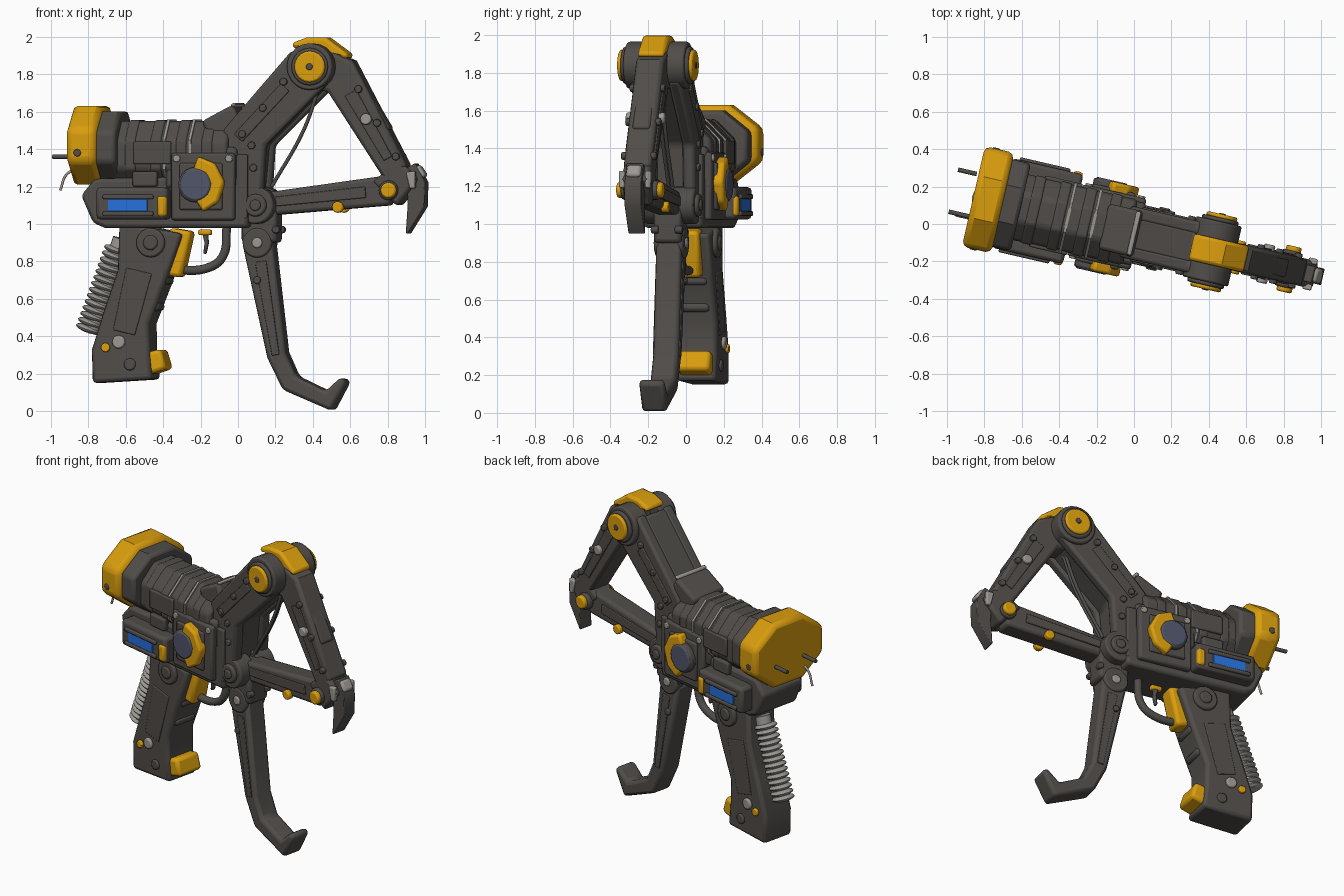
import bpy, bmesh, math
from mathutils import Vector, Matrix

cube = bpy.data.objects.get("Cube")
if cube:
    bpy.data.objects.remove(cube, do_unlink=True)

YAW = math.radians(13)
PLACE = Matrix.Translation((0, -.05, 0)) @ Matrix.Rotation(-YAW, 4, 'Z')


def material(name, *rgb):
    mat = bpy.data.materials.new(name)
    mat.diffuse_color = (*rgb, 1)
    mat.use_nodes = True
    mat.node_tree.nodes["Principled BSDF"].inputs["Base Color"].default_value = (*rgb, 1)
    return mat


DARK = material("dark_metal", .08, .073, .066)
YELLOW = material("amber_paint", .7, .34, .004)
BLUE = material("blue_light", .02, .16, .7)
SLATE = material("slate_glass", .08, .09, .14)
GREY = material("worn_metal", .33, .31, .29)

# Shared joint positions (x, z)
HINGE, WRIST, PIVOT, ELBOW = (.38, 1.84), (.8, 1.18), (.09, 1.1), (.1, .9)
GAUGE, BOSS = (-.23, 1.21), (-.47, .9)


def along(x, side):
    return (x - side * math.sin(YAW)) / math.cos(YAW)


def finish(name, bm, mat, bevel):
    bmesh.ops.recalc_face_normals(bm, faces=bm.faces)
    bmesh.ops.transform(bm, matrix=PLACE, verts=bm.verts)
    mesh = bpy.data.meshes.new(name)
    bm.to_mesh(mesh)
    bm.free()
    mesh.materials.append(mat)
    part = bpy.data.objects.new(name, mesh)
    bpy.context.collection.objects.link(part)
    if bevel:
        edges = part.modifiers.new("edges", 'BEVEL')
        edges.width, edges.segments = bevel, 2
        edges.angle_limit = math.radians(40)
    bpy.ops.object.select_all(action='DESELECT')
    part.select_set(True)
    bpy.context.view_layer.objects.active = part
    bpy.ops.object.shade_smooth_by_angle(angle=math.radians(35))


def extrude(name, corners, step, mat, bevel):
    bm = bmesh.new()
    face = bm.faces.new([bm.verts.new(corner) for corner in corners])
    grown = bmesh.ops.extrude_face_region(bm, geom=[face])["geom"]
    moved = [item for item in grown if isinstance(item, bmesh.types.BMVert)]
    bmesh.ops.translate(bm, vec=step, verts=moved)
    finish(name, bm, mat, bevel)


def sides(name, out):
    return ((name + "_front", -out), (name + "_back", out)) if out else ((name, 0),)


def beam(name, path, thick, half, out=0, mat=DARK):
    """Side-view path given a thickness per point, then a sideways width."""
    path = [Vector(point) for point in path]
    upper, lower = [], []
    for i, point in enumerate(path):
        before = (point - path[i - 1]).normalized() if i else Vector((0, 0))
        after = (path[i + 1] - point).normalized() if i + 1 < len(path) else Vector((0, 0))
        tangent = (before + after).normalized()
        offset = Vector((-tangent.y, tangent.x)) * thick[i] / 2
        upper.append(point + offset)
        lower.append(point - offset)
    outline = upper + lower[::-1]
    for label, centre in sides(name, out):
        corners = [(along(x, -out - half), centre - half, z) for x, z in outline]
        extrude(label, corners, (0, 2 * half, 0), mat, min(.02, half / 2))


def box(name, at, size, half, out=0, mat=DARK):
    reach = Vector((size[0] / 2, 0))
    beam(name, (Vector(at) - reach, Vector(at) + reach), (size[1], size[1]), half, out, mat)


def tube(name, start, length, wide, tall, height, mat=DARK, bevel=.02):
    """Eight-sided section running along the tool."""
    turns = [math.tau * (i + .5) / 8 for i in range(8)]
    fit = math.cos(math.pi / 8)
    corners = [(start, wide * math.cos(t) / fit, height + tall * math.sin(t) / fit) for t in turns]
    extrude(name, corners, (length, 0, 0), mat, bevel)


def disc(name, at, radius, inner, outer, mat=DARK):
    for label, centre in sides(name, (inner + outer) / 2):
        bm = bmesh.new()
        spot = Matrix.Translation((along(at[0], -outer), centre, at[1]))
        bmesh.ops.create_cone(bm, cap_ends=True, segments=20, radius1=radius, radius2=radius,
                              depth=outer - inner, matrix=spot @ Matrix.Rotation(math.pi / 2, 4, 'X'))
        finish(label, bm, mat, min(.01, radius / 4))


def wire(name, points, radius, side=0, mat=DARK):
    curve = bpy.data.curves.new(name, 'CURVE')
    curve.dimensions, curve.bevel_depth, curve.use_fill_caps = '3D', radius, True
    spline = curve.splines.new('BEZIER')
    spline.bezier_points.add(len(points) - 1)
    for knot, (x, z) in zip(spline.bezier_points, points):
        knot.co = PLACE @ Vector((along(x, side), side, z))
        knot.handle_left_type = knot.handle_right_type = 'AUTO'
    curve.materials.append(mat)
    bpy.context.collection.objects.link(bpy.data.objects.new(name, curve))


def arc(centre, radius, first, last, count):
    angles = [math.radians(first + (last - first) * i / (count - 1)) for i in range(count)]
    return [(centre[0] + radius * math.cos(a), centre[1] + radius * math.sin(a)) for a in angles]


def bolts(name, start, end, count, out, mat=DARK):
    for i in range(count):
        spot = Vector(start).lerp(Vector(end), i / max(count - 1, 1))
        disc(f"{name}_{i}", spot, .02, out - .02, out + .02, mat)


# Barrel, its bands and the rear cap
tube("barrel", start=-.66, length=.64, wide=.18, tall=.18, height=1.37)
for i in range(4):
    tube(f"barrel_band_{i}", -.58 + .14 * i, .06, wide=.185, tall=.185, height=1.37, bevel=.01)
for i in range(2):
    tube(f"worn_ring_{i}", -.37 + .14 * i, .015, wide=.188, tall=.188, height=1.37, mat=GREY, bevel=0)
tube("cap_collar", start=-.74, length=.12, wide=.24, tall=.19, height=1.41)
tube("rear_cap", start=-.88, length=.16, wide=.275, tall=.21, height=1.42, mat=YELLOW, bevel=.03)
box("barrel_side_plate", at=(-.46, 1.38), size=(.2, .12), half=.015, out=.18)
disc("cap_pin", (-.86, 1.38), radius=.02, inner=.25, outer=.28)
for i, side in enumerate((-.11, .12)):
    wire(f"rear_plug_{i}", [(-.84, 1.36), (-.99 + .05 * i, 1.36)], radius=.012, side=side)
wire("loose_wire", [(-.82, 1.3), (-.91, 1.27), (-.95, 1.18)], radius=.007, side=-.12, mat=GREY)

# Receiver and side boxes
beam("receiver", [(-.81, 1.08), (-.74, 1.11), (.05, 1.12)], thick=(.16, .27, .28), half=.16)
box("receiver_top", at=(-.2, 1.3), size=(.38, .22), half=.17)
box("side_box", at=(-.57, 1.11), size=(.38, .17), half=.06, out=.185)
for rail, height in (("upper", 1.145), ("lower", 1.055)):
    box(f"light_rail_{rail}", at=(-.59, height), size=(.27, .025), half=.015, out=.245)
box("blue_panel", at=(-.59, 1.1), size=(.21, .065), half=.004, out=.247, mat=BLUE)
box("box_clip", at=(-.41, 1.095), size=(.05, .11), half=.03, out=.225, mat=YELLOW)
box("vent_frame", at=(-.5, 1.24), size=(.13, .08), half=.02, out=.17)

# Side gauges
box("gauge_block", at=(-.19, 1.2), size=(.34, .36), half=.03, out=.165)
box("gauge_base", at=(-.2, 1.2), size=(.23, .25), half=.02, out=.19)
beam("gauge_bracket", arc(GAUGE, .115, first=90, last=-80, count=5), [.075] * 5, half=.03, out=.215, mat=YELLOW)
disc("gauge_rim", GAUGE, radius=.094, inner=.18, outer=.243)
disc("gauge_glass", GAUGE, radius=.086, inner=.2, outer=.25, mat=SLATE)

# Boom: two side plates around a shallower core
boom = [(.05, 1.05), (.03, 1.46), HINGE]
beam("boom_plate", boom, thick=(.14, .24, .26), half=.035, out=.105)
beam("boom_core", boom, thick=(.1, .22, .24), half=.09)
beam("boom_saddle", [(-.17, 1.49), (0, 1.57)], thick=(.13, .15), half=.125)
beam("boom_rib", [(0, 1.46), (.25, 1.73)], thick=(.06, .06), half=.01, out=.138)
box("front_rib", at=(.02, 1.2), size=(.06, .34), half=.015, out=.145)
beam("worn_edge", [(-.04, 1.63), (-.015, 1.64)], thick=(.02, .02), half=.12, mat=GREY)

# Upper hinge
disc("hinge_drum", HINGE, radius=.125, inner=.05, outer=.165)
disc("hinge_ring", HINGE, radius=.1, inner=.16, outer=.185)
disc("hinge_cap", HINGE, radius=.084, inner=.18, outer=.205, mat=YELLOW)
disc("hinge_pin", HINGE, radius=.018, inner=.2, outer=.21)
beam("hinge_strap", [(.29, 1.95), (.37, 1.98), (.46, 1.98), (.58, 1.89)], thick=[.035] * 4, half=.072, mat=YELLOW)

# Outer arm, lower bar and claw
beam("outer_arm", [HINGE, (.54, 1.79), (.84, 1.27)], thick=(.24, .21, .14), half=.075)
beam("arm_inlay", [(.6, 1.7), (.8, 1.35)], thick=(.07, .05), half=.008, out=.075)
beam("arm_back_plate", [(.64, 1.77), (.8, 1.5)], thick=(.03, .03), half=.05)
disc("arm_stud", (.68, 1.56), radius=.03, inner=.05, outer=.105, mat=GREY)
beam("lower_bar", [PIVOT, WRIST], thick=(.12, .16), half=.065)
beam("bar_inlay", [(.2, 1.12), (.68, 1.17)], thick=(.05, .06), half=.008, out=.066)
beam("wrist_block", [(.78, 1.16), (.91, 1.29)], thick=(.19, .14), half=.075)
beam("claw", [(.9, 1.3), (.95, 1.21), (.95, 1.1), (.9, .95)], thick=(.1, .1, .09, .01), half=.045)
beam("claw_back", [(.95, 1.31), (.99, 1.25)], thick=(.03, .03), half=.04, mat=GREY)
beam("claw_guard", [(.92, 1.28), (.93, 1.19)], thick=(.05, .03), half=.016, out=.07, mat=GREY)
disc("wrist_ring", WRIST, radius=.052, inner=.06, outer=.1)
disc("wrist_cap", WRIST, radius=.042, inner=.09, outer=.125, mat=YELLOW)
disc("bar_bolt", (.53, 1.09), radius=.03, inner=.05, outer=.09, mat=YELLOW)
for i in range(2):
    wire(f"cable_{i}", [(.43, 1.72), (.35, 1.5), (.18, 1.2)], radius=.01, side=.02 * i)

# Front pivot and hanging lower arm
disc("pivot_drum", PIVOT, radius=.1, inner=.02, outer=.14)
disc("pivot_cap", PIVOT, radius=.06, inner=.13, outer=.16)
disc("pivot_pin", PIVOT, radius=.03, inner=.15, outer=.17)
box("pivot_bracket", at=(.11, 1), size=(.19, .2), half=.075)
disc("elbow", ELBOW, radius=.08, inner=.02, outer=.08)
disc("elbow_pin", ELBOW, radius=.028, inner=.07, outer=.09, mat=GREY)
beam("lower_arm", [ELBOW, (.2, .3), (.27, .15), (.48, .055), (.56, .17)], thick=(.16, .1, .1, .11, .04), half=.068)
beam("lower_arm_inlay", [(.12, .8), (.2, .3)], thick=(.06, .04), half=.008, out=.066)

# Grip, trigger and guard
beam("grip", [(-.47, .98), (-.52, .72), (-.6, .5), (-.63, .32), (-.62, .16)], thick=(.34, .26, .25, .31, .32), half=.108)
beam("grip_panel", [(-.53, .75), (-.61, .42)], thick=(.14, .12), half=.01, out=.103)
for i in range(2):
    box(f"finger_ridge_{i}", at=(-.46 + .05 * i, .56 + .14 * i), size=(.07, .05), half=.08)
beam("grip_toe", [(-.5, .25), (-.4, .28)], thick=(.12, .11), half=.09, mat=YELLOW)
disc("grip_boss", BOSS, radius=.078, inner=.08, outer=.13)
disc("grip_boss_pin", BOSS, radius=.04, inner=.12, outer=.14)
disc("foot_screw", (-.58, .25), radius=.032, inner=.09, outer=.12)
disc("foot_stud", (-.64, .37), radius=.035, inner=.09, outer=.125, mat=GREY)
disc("foot_key", (-.71, .34), radius=.024, inner=.08, outer=.125, mat=YELLOW)
beam("trigger_plate", [(-.31, .97), (-.35, .72)], thick=(.12, .09), half=.06, mat=YELLOW)
box("trigger_top", at=(-.18, .955), size=(.07, .03), half=.02, mat=YELLOW)
beam("trigger", [(-.18, .96), (-.17, .9), (-.18, .84)], thick=(.03, .02, .015), half=.015)
wire("trigger_guard", [(-.4, .76), (-.15, .77), (-.08, .83), (-.06, .98)], radius=.024)

# Ribbed hose behind the grip
top, bottom = Vector((along(-.65, 0), 0, .86)), Vector((along(-.8, 0), 0, .44))
lean = (bottom - top).to_track_quat('Z', 'Y').to_matrix().to_4x4()
RIBS = 14
for i in range(RIBS):
    bm = bmesh.new()
    spot = Matrix.Translation(top.lerp(bottom, i / (RIBS - 1)))
    bmesh.ops.create_uvsphere(bm, u_segments=16, v_segments=8, radius=.07,
                              matrix=spot @ lean @ Matrix.Diagonal((1, 1, .3, 1)))
    finish(f"hose_rib_{i}", bm, GREY, bevel=0)
wire("hose_core", [(-.62, .92), (-.79, .42)], radius=.05, mat=GREY)

# Small bolts in rows over the plates
bolts("boom_bolt", (.02, 1.48), (.24, 1.76), count=3, out=.14)
bolts("post_bolt", (.08, 1.3), (.07, 1.42), count=2, out=.135)
bolts("arm_bolt", (.64, 1.72), (.84, 1.36), count=3, out=.075)
bolts("gauge_bolt", (-.33, 1.35), (-.05, 1.35), count=2, out=.185, mat=GREY)
bolts("lower_arm_bolt", (.1, .7), (.2, .97), count=2, out=.065)
